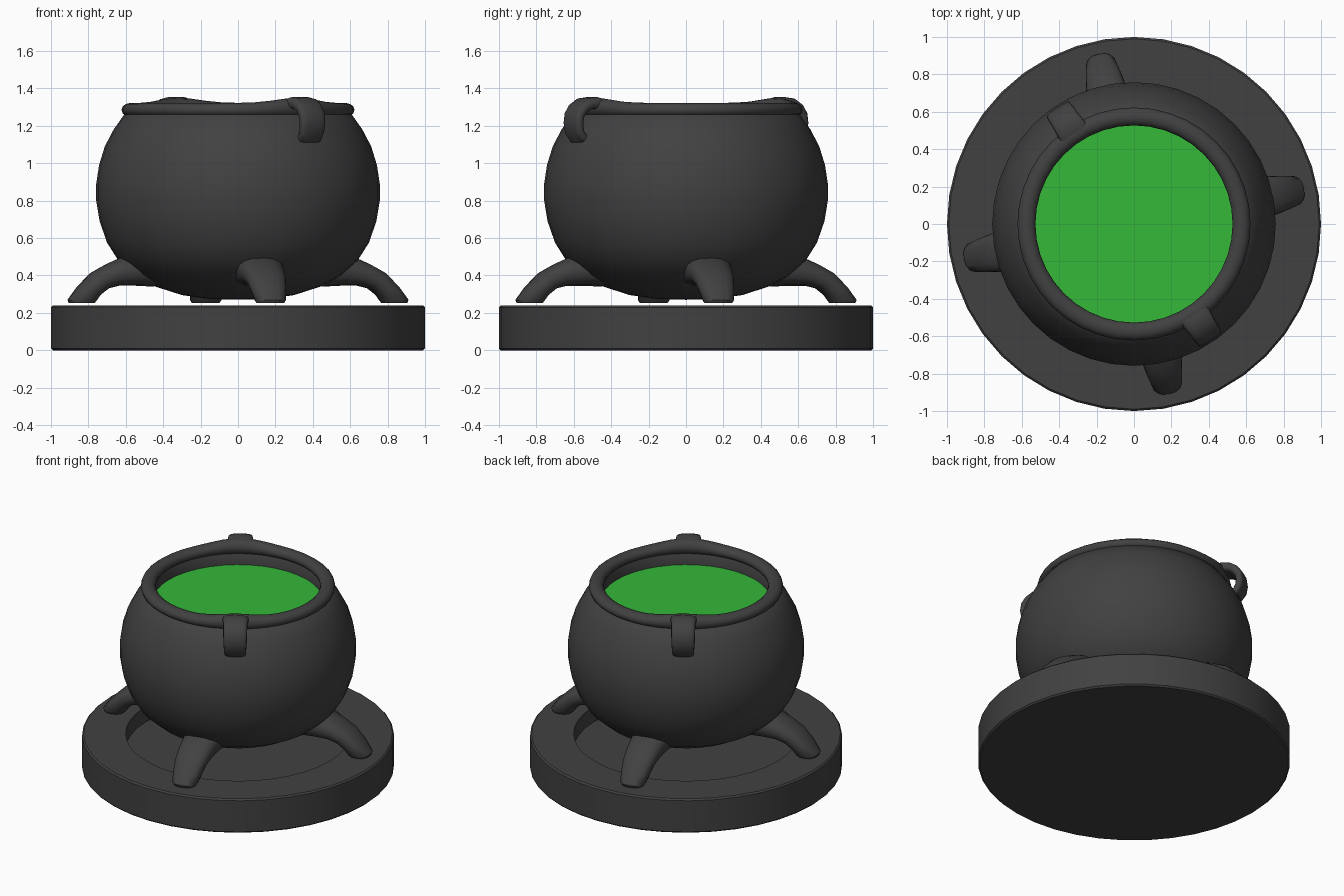
import bpy, bmesh, math

if "Cube" in bpy.data.objects:
    bpy.data.objects.remove(bpy.data.objects["Cube"])

SEG = 40
HANDLE_ANGLES = [math.radians(-56.5), math.radians(123.5)]
LEG_ANGLES = [math.radians(11.7 + 90 * i) for i in range(4)]


def material(name, rgb):
    m = bpy.data.materials.new(name)
    m.diffuse_color = (*rgb, 1)
    m.use_nodes = True
    m.node_tree.nodes["Principled BSDF"].inputs["Base Color"].default_value = m.diffuse_color
    return m


iron = material("dark_iron", (0.053, 0.053, 0.053))
green = material("green_brew", (0.035, 0.48, 0.04))


def finish(name, bm, mat, angle=40):
    bmesh.ops.remove_doubles(bm, verts=bm.verts[:], dist=1e-5)
    bmesh.ops.recalc_face_normals(bm, faces=bm.faces[:])
    me = bpy.data.meshes.new(name)
    bm.to_mesh(me)
    bm.free()
    me.materials.append(mat)
    ob = bpy.data.objects.new(name, me)
    bpy.context.collection.objects.link(ob)
    bpy.ops.object.select_all(action='DESELECT')
    ob.select_set(True)
    bpy.context.view_layer.objects.active = ob
    bpy.ops.object.shade_smooth_by_angle(angle=math.radians(angle))
    return ob


def skin(bm, rings, loop=False):
    """Bridge rings of equal vertex count."""
    n = len(rings[0])
    pairs = list(zip(rings, rings[1:])) + ([(rings[-1], rings[0])] if loop else [])
    for a, b in pairs:
        for i in range(n):
            j = (i + 1) % n
            bm.faces.new([a[i], a[j], b[j], b[i]])


def lathe(name, profile, mat, loop=False, lift=lambda t, z: 0):
    bm = bmesh.new()
    rings = []
    for r, z in profile:
        ring = []
        for k in range(SEG):
            t = 2 * math.pi * k / SEG
            ring.append(bm.verts.new((r * math.cos(t), r * math.sin(t), z + lift(t, z))))
        rings.append(ring)
    skin(bm, rings, loop)
    return finish(name, bm, mat)


def limb(name, outer, inner, widths, angle, power=1.0, n=16):
    """Tube between two side outlines (radius, z), turned about z."""
    bm = bmesh.new()
    ca, sa = math.cos(angle), math.sin(angle)
    rings = []
    for (ro, zo), (ri, zi), w in zip(outer, inner, widths):
        ring = []
        for k in range(n):
            t = 2 * math.pi * k / n
            c = math.copysign(abs(math.cos(t)) ** power, math.cos(t))
            s = math.copysign(abs(math.sin(t)) ** power, math.sin(t))
            r = (ro + ri) / 2 + c * (ro - ri) / 2
            z = (zo + zi) / 2 + c * (zo - zi) / 2
            y = s * w
            ring.append(bm.verts.new((r * ca - y * sa, r * sa + y * ca, z)))
        rings.append(ring)
    skin(bm, rings)
    bm.faces.new(rings[0])
    bm.faces.new(rings[-1])
    return finish(name, bm, iron, 50)


def rim_lift(t, z):
    # only the top of the rim swells upward beside each handle
    total = 0
    for a in HANDLE_ANGLES:
        d = (t - a + math.pi) % (2 * math.pi) - math.pi
        total += 0.028 * math.exp(-(d / 0.3) ** 2)
    return total * min(1, max(0, (z - 1.26) / 0.05))


# round base with a sunken middle
lathe("base", [(0, 0), (0.99, 0), (1, 0.01), (1, 0.23), (0.99, 0.24),
               (0.72, 0.24), (0.72, 0.13), (0, 0.13)], iron)

# pot body
lathe("pot_body", [(0, 0.27), (0.16, 0.275), (0.3, 0.295), (0.44, 0.34), (0.55, 0.40),
                   (0.64, 0.48), (0.70, 0.575), (0.74, 0.69), (0.758, 0.80),
                   (0.758, 0.89), (0.743, 0.99), (0.712, 1.09), (0.665, 1.18),
                   (0.605, 1.265), (0.56, 1.28), (0.545, 1.26), (0.545, 1.15),
                   (0, 1.15)], iron)

# rolled rim
rim = [(0.575 + 0.048 * math.cos(2 * math.pi * i / 12),
        1.285 + 0.037 * math.sin(2 * math.pi * i / 12)) for i in range(12)]
lathe("rim", rim, iron, loop=True, lift=rim_lift)

# liquid surface
bm = bmesh.new()
bmesh.ops.create_circle(bm, cap_ends=True, segments=SEG, radius=0.548)
liquid = finish("liquid", bm, green)
liquid.location.z = 1.18

# four splayed legs
for i, a in enumerate(LEG_ANGLES):
    limb(f"leg_{i + 1}",
         [(0.50, 0.53), (0.62, 0.505), (0.71, 0.465), (0.80, 0.415), (0.875, 0.34),
          (0.928, 0.27), (0.922, 0.253)],
         [(0.46, 0.34), (0.56, 0.345), (0.65, 0.345), (0.71, 0.33), (0.755, 0.295),
          (0.775, 0.265), (0.785, 0.253)],
         [0.13, 0.122, 0.113, 0.105, 0.094, 0.083, 0.074], a, 0.8)

# two curled handles
for i, a in enumerate(HANDLE_ANGLES):
    limb(f"handle_{i + 1}",
         [(0.55, 1.338), (0.60, 1.355), (0.66, 1.347), (0.71, 1.315), (0.74, 1.27),
          (0.748, 1.215), (0.738, 1.155), (0.705, 1.11), (0.65, 1.11)],
         [(0.56, 1.27), (0.60, 1.29), (0.64, 1.287), (0.67, 1.27), (0.69, 1.245),
          (0.695, 1.215), (0.69, 1.18), (0.68, 1.16), (0.64, 1.16)],
         [0.088, 0.084, 0.079, 0.077, 0.076, 0.075, 0.072, 0.068, 0.065], a, 0.55)
